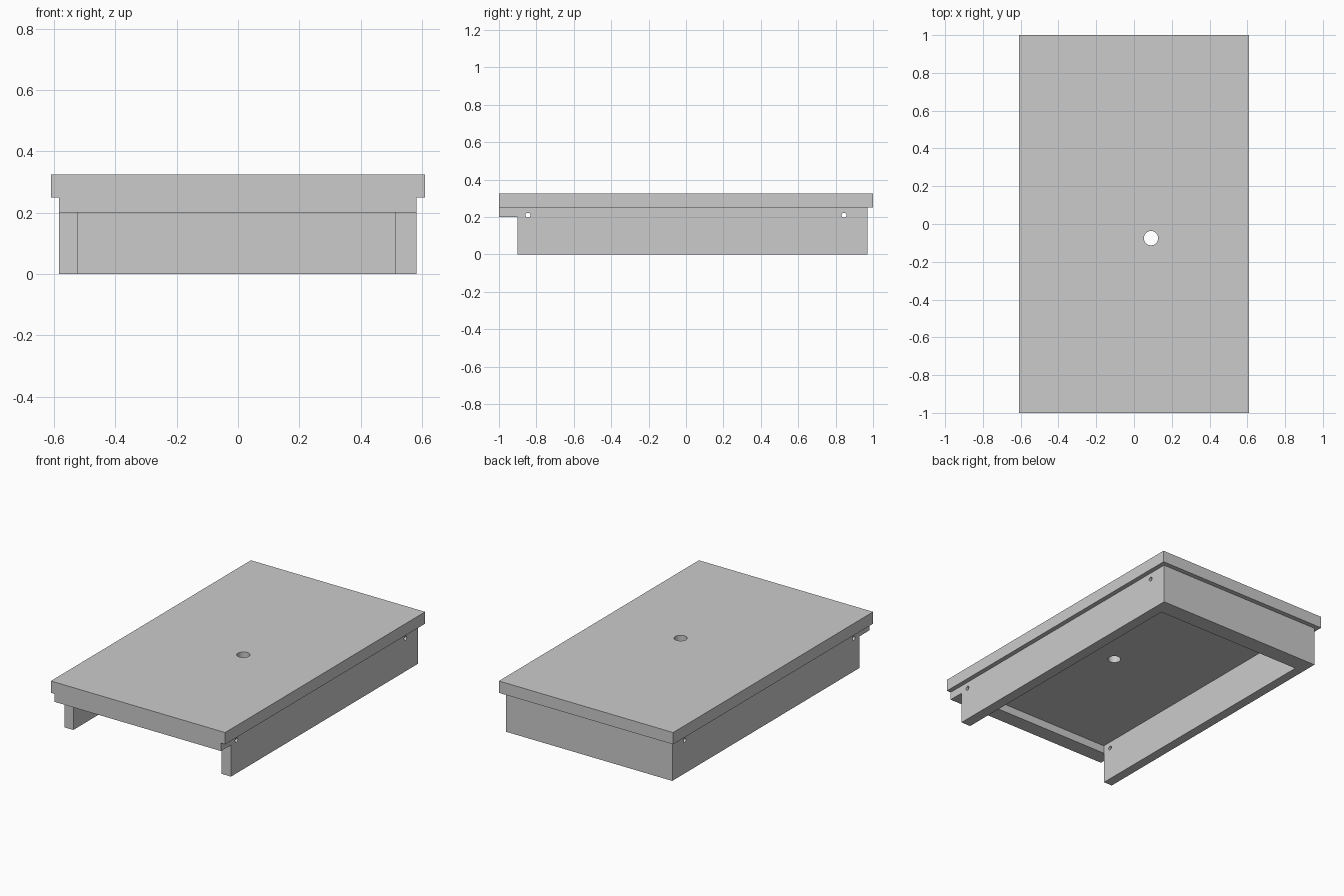
import bpy, bmesh, math
from mathutils import Matrix, Vector

if "Cube" in bpy.data.objects:
    bpy.data.objects.remove(bpy.data.objects["Cube"], do_unlink=True)

grey = bpy.data.materials.new("plain grey")
grey.use_nodes = True
grey.diffuse_color = (0.6, 0.6, 0.6, 1)
grey.node_tree.nodes["Principled BSDF"].inputs["Base Color"].default_value = grey.diffuse_color


def make(name, bm):
    bmesh.ops.recalc_face_normals(bm, faces=bm.faces)
    mesh = bpy.data.meshes.new(name)
    bm.to_mesh(mesh)
    bm.free()
    mesh.materials.append(grey)
    obj = bpy.data.objects.new(name, mesh)
    bpy.context.collection.objects.link(obj)
    return obj


def box(name, low, high):
    low, high = Vector(low), Vector(high)
    bm = bmesh.new()
    bmesh.ops.create_cube(bm, size=1, matrix=Matrix.Translation((low + high) / 2)
                          @ Matrix.Diagonal((*(high - low), 1)))
    return make(name, bm)


def rod(name, centre, radius, length, axis="Z"):
    turn = Matrix.Rotation(math.pi / 2, 4, "Y") if axis == "X" else Matrix()
    bm = bmesh.new()
    bmesh.ops.create_cone(bm, cap_ends=True, segments=32, radius1=radius, radius2=radius,
                          depth=length, matrix=Matrix.Translation(centre) @ turn)
    return make(name, bm)


def cut(target, cutter):
    mod = target.modifiers.new(cutter.name, "BOOLEAN")
    mod.operation = "DIFFERENCE"
    mod.solver = "EXACT"
    mod.object = cutter
    cutter.hide_render = True
    cutter.display_type = "WIRE"
    cutter.hide_set(True)


# Overhanging top panel with one round through hole
panel = box("top_panel", (-0.61, -1, 0.25), (0.61, 1, 0.325))
cut(panel, rod("panel_hole_cutter", (0.09, -0.075, 0.29), 0.038, 0.3))

# Frame: stepped side profile extruded across the width
profile = [(-1, 0.25), (-1, 0.2), (-0.9, 0.2), (-0.9, 0), (0.97, 0), (0.97, 0.25)]
bm = bmesh.new()
face = bm.faces.new([bm.verts.new((-0.583, y, z)) for y, z in profile])
side = bmesh.ops.extrude_face_region(bm, geom=[face])["geom"]
bmesh.ops.translate(bm, vec=(1.164, 0, 0),
                    verts=[v for v in side if isinstance(v, bmesh.types.BMVert)])
frame = make("frame", bm)

# Cavity open below and at the front under the lip
cut(frame, box("cavity_cutter", (-0.523, -0.902, -0.1), (0.514, 0.865, 0.4)))

# Small peg holes through both side rails
for label, y in (("front", -0.845), ("back", 0.845)):
    cut(frame, rod(label + "_peg_hole_cutter", (0, y, 0.21), 0.013, 1.5, "X"))
